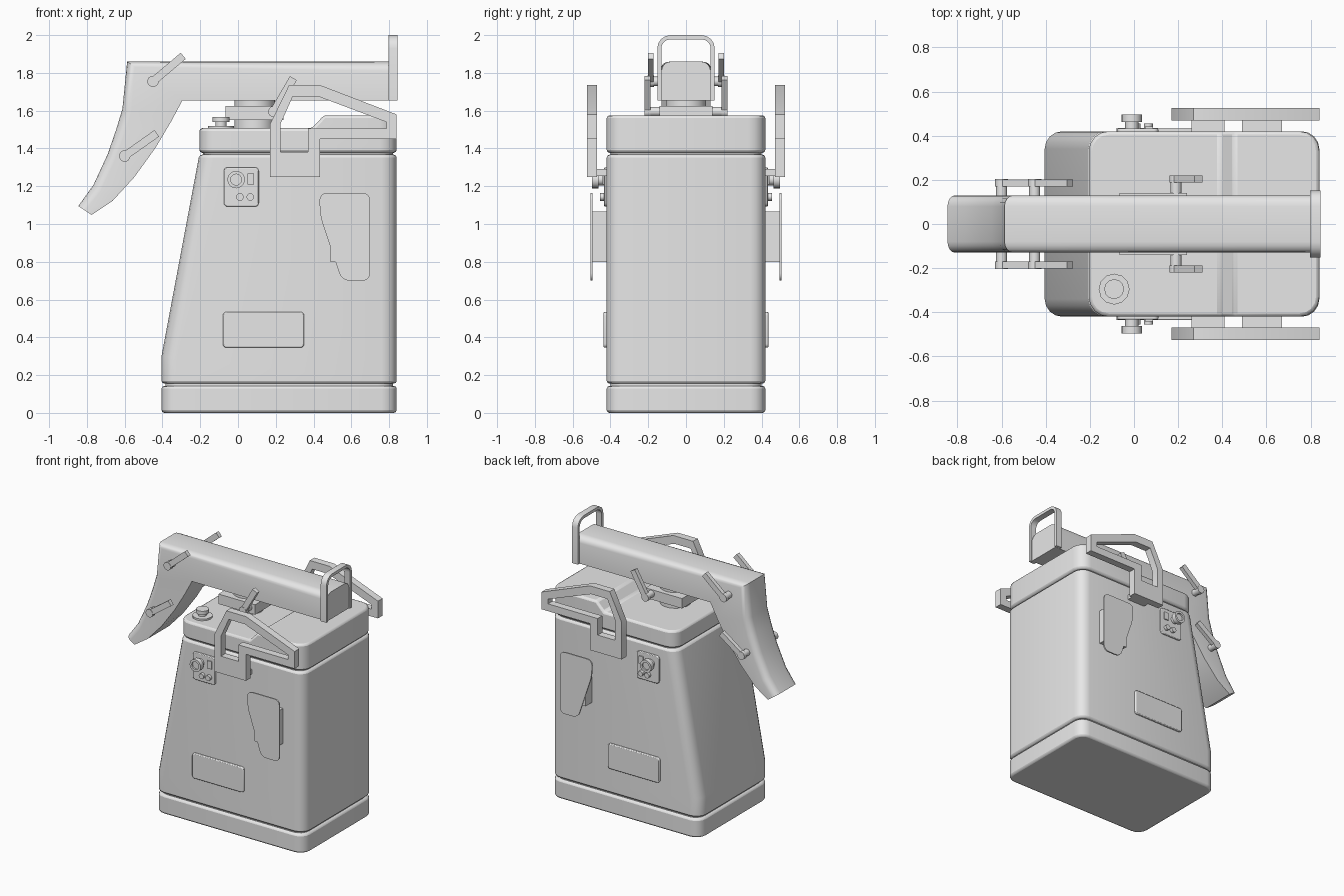
import bpy, bmesh, math
from mathutils import Matrix

cube = bpy.data.objects.get("Cube")
if cube:
    bpy.data.objects.remove(cube, do_unlink=True)

grey = bpy.data.materials.new("plain_grey")
grey.use_nodes = True
grey.diffuse_color = (0.8, 0.8, 0.8, 1)
grey.node_tree.nodes["Principled BSDF"].inputs["Base Color"].default_value = (0.8, 0.8, 0.8, 1)


def finish(name, bm, bevel=0.0, segments=2):
    bmesh.ops.recalc_face_normals(bm, faces=bm.faces)
    mesh = bpy.data.meshes.new(name)
    bm.to_mesh(mesh)
    bm.free()
    mesh.materials.append(grey)
    ob = bpy.data.objects.new(name, mesh)
    bpy.context.collection.objects.link(ob)
    if bevel:
        mod = ob.modifiers.new("soft_edges", 'BEVEL')
        mod.width, mod.segments = bevel, segments
        mod.limit_method, mod.angle_limit = 'ANGLE', math.radians(32)
    bpy.ops.object.select_all(action='DESELECT')
    ob.select_set(True)
    bpy.context.view_layer.objects.active = ob
    bpy.ops.object.shade_smooth_by_angle(angle=math.radians(32))
    return ob


def place(axis, u, v, w):
    """Profile point (u, v) at depth w along the chosen axis."""
    return {'x': (w, u, v), 'y': (u, w, v), 'z': (u, v, w)}[axis]


def prism(name, outline, a, b, axis='y', hole=None, rounding=0.0, bevel=0.0):
    """Extrude an outline from a to b; a hole needs as many points as the outline."""
    bm = bmesh.new()
    n = len(outline)
    loops = [[[bm.verts.new(place(axis, u, v, w)) for u, v in ring] for w in (a, b)]
             for ring in ([outline, hole] if hole else [outline])]
    sides = []
    for near, far in loops:
        for i in range(n):
            j = (i + 1) % n
            bm.faces.new((near[i], near[j], far[j], far[i]))
            sides.append(bm.edges.get((near[i], far[i])))
    for k in (0, 1):
        if hole:
            outer, inner = loops[0][k], loops[1][k]
            for i in range(n):
                j = (i + 1) % n
                bm.faces.new((outer[i], outer[j], inner[j], inner[i]))
        else:
            bm.faces.new(loops[0][k])
    if rounding:
        bmesh.ops.bevel(bm, geom=sides, offset=rounding, segments=4, profile=0.5, affect='EDGES')
    return finish(name, bm, bevel)


def rect(u0, u1, v0, v1):
    return [(u0, v0), (u1, v0), (u1, v1), (u0, v1)]


def circle(u, v, r, n=20):
    return [(u + r * math.cos(math.tau * i / n), v + r * math.sin(math.tau * i / n)) for i in range(n)]


def shell(name, profile, half, corner):
    """Side profile across the full depth, with its upright corner edges rounded."""
    bm = bmesh.new()
    front = [bm.verts.new((x, -half, z)) for x, z in profile]
    back = [bm.verts.new((x, half, z)) for x, z in profile]
    bm.faces.new(front)
    bm.faces.new(back)
    for i in range(len(profile)):
        j = (i + 1) % len(profile)
        bm.faces.new((front[i], front[j], back[j], back[i]))
    upright = []
    for e in bm.edges:
        d = e.verts[1].co - e.verts[0].co
        if abs(d.y) < 0.001 and abs(d.x) < abs(d.z) * 0.5:
            upright.append(e)
    bmesh.ops.bevel(bm, geom=upright, offset=corner, segments=4, profile=0.5, affect='EDGES')
    return finish(name, bm, 0.015)


# Main housing: base, tapered body, stepped lid and recessed seams
shell("base", rect(-0.405, 0.84, 0.0, 0.143), 0.42, 0.08)
shell("body", [(-0.405, 0.155), (0.84, 0.155), (0.84, 1.367), (-0.205, 1.367), (-0.405, 0.3)], 0.42, 0.08)
shell("lid", [(-0.205, 1.377), (0.84, 1.377), (0.84, 1.575), (0.455, 1.575),
              (0.39, 1.507), (-0.205, 1.507)], 0.42, 0.09)
prism("lower_seam", rect(-0.385, 0.82, -0.4, 0.4), 0.12, 0.18, 'z', rounding=0.08)
prism("upper_seam", rect(-0.185, 0.82, -0.4, 0.4), 1.34, 1.4, 'z', rounding=0.08)

# Swivel mount between lid and arm
prism("swivel_base", circle(0.088, 0, 0.107, 32), 1.5, 1.555, 'z')
prism("swivel_block", rect(-0.065, 0.24, -0.14, 0.14), 1.55, 1.625, 'z')
prism("swivel_collar", circle(0.088, 0, 0.107, 32), 1.62, 1.66, 'z')

# Filler cap on the lid
for part, r, z0, z1 in (("flange", 0.07, 1.5, 1.52), ("neck", 0.03, 1.515, 1.545),
                        ("top", 0.045, 1.54, 1.567)):
    prism("filler_cap_" + part, circle(-0.09, -0.295, r, 12), z0, z1, 'z')

# Arm with curved horn: outer and inner edge points lofted with a round-shouldered section
stations = [((-0.845, 1.095), (-0.775, 1.048)), ((-0.765, 1.207), (-0.664, 1.122)),
            ((-0.69, 1.37), (-0.548, 1.249)), ((-0.645, 1.5), (-0.437, 1.403)),
            ((-0.612, 1.61), (-0.352, 1.546)), ((-0.587, 1.86), (-0.294, 1.655)),
            ((0.835, 1.86), (0.835, 1.655))]
shoulder = [(0.13 - 0.05 * (1 - math.cos(t)), 0.05 * (1 - math.sin(t)))
            for t in (i * math.pi / 8 for i in range(5))]
bm = bmesh.new()
rings = []
for (ox, oz), (ix, iz) in stations:
    length = math.hypot(ox - ix, oz - iz)
    half = [(0.13, 1.0)] + [(y, drop / max(length, 0.1)) for y, drop in shoulder]
    section = half + [(-y, f) for y, f in reversed(half)]
    rings.append([bm.verts.new((ox + (ix - ox) * f, y, oz + (iz - oz) * f)) for y, f in section])
for r0, r1 in zip(rings, rings[1:]):
    for i in range(len(r0)):
        j = (i + 1) % len(r0)
        bm.faces.new((r0[i], r0[j], r1[j], r1[i]))
bm.faces.new(rings[0])
bm.faces.new(rings[-1])
finish("arm_and_horn", bm)


# Hoop at the end of the arm
def arch(w, top, r):
    right = [(w, 1.655)] + [(w - r + r * math.cos(t), top - r + r * math.sin(t))
                            for t in (i * math.pi / 8 for i in range(5))]
    return right + [(-y, z) for y, z in reversed(right)]


prism("end_hoop", arch(0.152, 2.0, 0.07) + arch(0.131, 1.978, 0.05)[::-1], 0.797, 0.845, 'x')

# Parts repeated on both sides
handle_outer = [(0.17, 1.25), (0.435, 1.25), (0.435, 1.45), (0.84, 1.45),
                (0.84, 1.58), (0.435, 1.735), (0.27, 1.735), (0.17, 1.53)]
handle_inner = [(0.225, 1.38), (0.37, 1.38), (0.37, 1.505), (0.785, 1.505),
                (0.785, 1.54), (0.425, 1.675), (0.29, 1.675), (0.225, 1.53)]
hatch = [(0.43, 1.165), (0.70, 1.165), (0.70, 0.70), (0.55, 0.70), (0.435, 1.04)]
levers = [("upper", (-0.45, 1.755), (-0.29, 1.89), 0.17),
          ("lower", (-0.60, 1.36), (-0.43, 1.48), 0.17),
          ("mount", (0.19, 1.595), (0.293, 1.772), 0.187)]

for side, s in (("right", -1), ("left", 1)):
    def both(name, outline, a, b, **options):
        prism(side + "_" + name, outline, s * a, s * b, **options)

    # Carry handle and its spacer
    both("handle", handle_outer, 0.47, 0.525, hole=handle_inner)
    both("handle_spacer", rect(0.26, 0.41, 1.255, 1.29), 0.41, 0.475)

    # Stand-off hatch plate
    both("hatch_spacer", rect(0.49, 0.67, 0.8, 1.065), 0.41, 0.5)
    both("hatch_plate", hatch, 0.496, 0.506, rounding=0.04)

    # Name plate and control panel
    both("blank_plate", rect(-0.08, 0.35, 0.345, 0.535), 0.41, 0.436, rounding=0.02, bevel=0.006)
    both("control_panel", rect(-0.075, 0.11, 1.092, 1.3), 0.41, 0.433, rounding=0.02, bevel=0.005)
    both("dial_neck", circle(-0.01, 1.235, 0.03), 0.425, 0.485)
    both("dial_rim", circle(-0.01, 1.235, 0.046), 0.463, 0.497, hole=circle(-0.01, 1.235, 0.029))
    both("switch", rect(0.05, 0.086, 1.21, 1.268), 0.425, 0.441)
    for i, x in enumerate((0.01, 0.065)):
        both(f"button_{i + 1}", circle(x, 1.143, 0.02, 12), 0.425, 0.455)

    # Levers: pin, round boss and bar
    for label, (x0, z0), (x1, z1), y in levers:
        length = math.hypot(x1 - x0, z1 - z0)
        nx, nz = -(z1 - z0) / length * 0.021, (x1 - x0) / length * 0.021
        bar = [(x0 + nx, z0 + nz), (x0 - nx, z0 - nz), (x1 - nx, z1 - nz), (x1 + nx, z1 + nz)]
        both(label + "_lever_pin", circle(x0, z0, 0.025, 16), 0.11, y + 0.005)
        both(label + "_lever_boss", circle(x0, z0, 0.03, 16), y, y + 0.033)
        both(label + "_lever_bar", bar, y + 0.001, y + 0.032)
